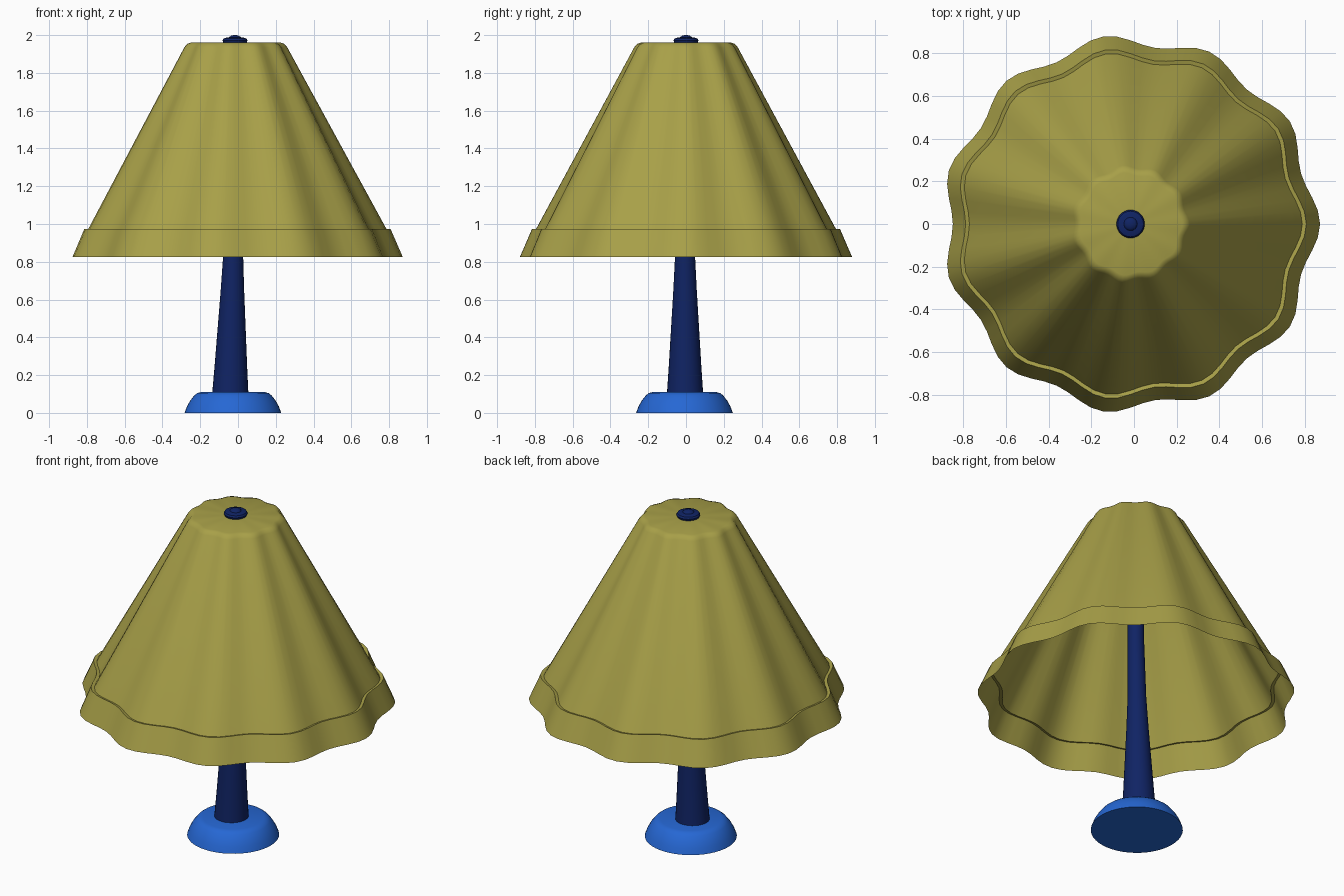
import bpy, bmesh, math

if "Cube" in bpy.data.objects:
    bpy.data.objects.remove(bpy.data.objects["Cube"])

CX = -0.016          # lamp axis sits slightly left of centre
LOBES = 11


def material(name, rgb):
    m = bpy.data.materials.new(name)
    m.diffuse_color = (*rgb, 1)
    m.use_nodes = True
    m.node_tree.nodes["Principled BSDF"].inputs["Base Color"].default_value = m.diffuse_color
    return m


olive = material("olive fabric", (0.39, 0.35, 0.065))
blue = material("bright blue", (0.019, 0.136, 0.658))
navy = material("navy blue", (0.005, 0.017, 0.127))


def lathe(name, profile, mat, segs, centre, lobed=0.0, angle=40):
    """Skin rings of (radius, z); radius 0 closes with a point.
    centre(z) gives the axis position, lobed is the scallop depth."""
    bm = bmesh.new()
    rings = []
    for r, z in profile:
        cx, cy = centre(z)
        if r == 0:
            rings.append([bm.verts.new((cx, cy, z))] * segs)
            continue
        ring = []
        for i in range(segs):
            a = 2 * math.pi * i / segs
            k = r * (1 - lobed * (1 - math.cos(LOBES * a)) / 2)
            ring.append(bm.verts.new((cx + k * math.cos(a), cy + k * math.sin(a), z)))
        rings.append(ring)
    for a, b in zip(rings, rings[1:]):
        for i in range(segs):
            j = (i + 1) % segs
            bm.faces.new(list(dict.fromkeys((a[i], a[j], b[j], b[i]))))
    bmesh.ops.recalc_face_normals(bm, faces=bm.faces)
    me = bpy.data.meshes.new(name)
    bm.to_mesh(me)
    bm.free()
    me.materials.append(mat)
    ob = bpy.data.objects.new(name, me)
    bpy.context.collection.objects.link(ob)
    bpy.ops.object.select_all(action='DESELECT')
    ob.select_set(True)
    bpy.context.view_layer.objects.active = ob
    bpy.ops.object.shade_smooth_by_angle(angle=math.radians(angle))
    return ob


def axis(z):
    return (CX, 0.0)


def leaning(z):
    # the stem leans a little to the left towards its foot
    t = max(0.0, 1 - z / 1.3)
    return (CX - 0.027 * t, -0.005)


# Foot
lathe("base", [(0, 0), (0.256, 0), (0.243, 0.035), (0.226, 0.065), (0.205, 0.092),
               (0.19, 0.104), (0.17, 0.11), (0, 0.11)], blue, 48,
      lambda z: (-0.027, -0.008))

# Stem, tapering with a slight curve
lathe("stem", [(0, 0.1), (0.096, 0.1), (0.086, 0.25), (0.074, 0.45), (0.062, 0.65),
               (0.052, 0.85), (0.046, 1.2), (0.042, 1.95), (0, 1.95)], navy, 32, leaning)

# Scalloped shade with a stepped hem band, open below
lathe("shade", [(0, 1.96), (0.242, 1.96), (0.262, 1.953), (0.277, 1.935),
                (0.805, 0.968), (0.824, 0.973), (0.888, 0.826)],
      olive, LOBES * 8, axis, lobed=0.062, angle=45)

# Finial: disc and knob
lathe("finial_disc", [(0, 1.955), (0.06, 1.955), (0.066, 1.972), (0.06, 1.982),
                      (0.045, 1.987), (0, 1.987)], navy, 32, axis)
lathe("finial_knob", [(0.033, 1.98), (0.031, 1.989), (0.022, 1.996), (0.01, 1.9995),
                      (0, 2.0)], navy, 24, axis, angle=60)
